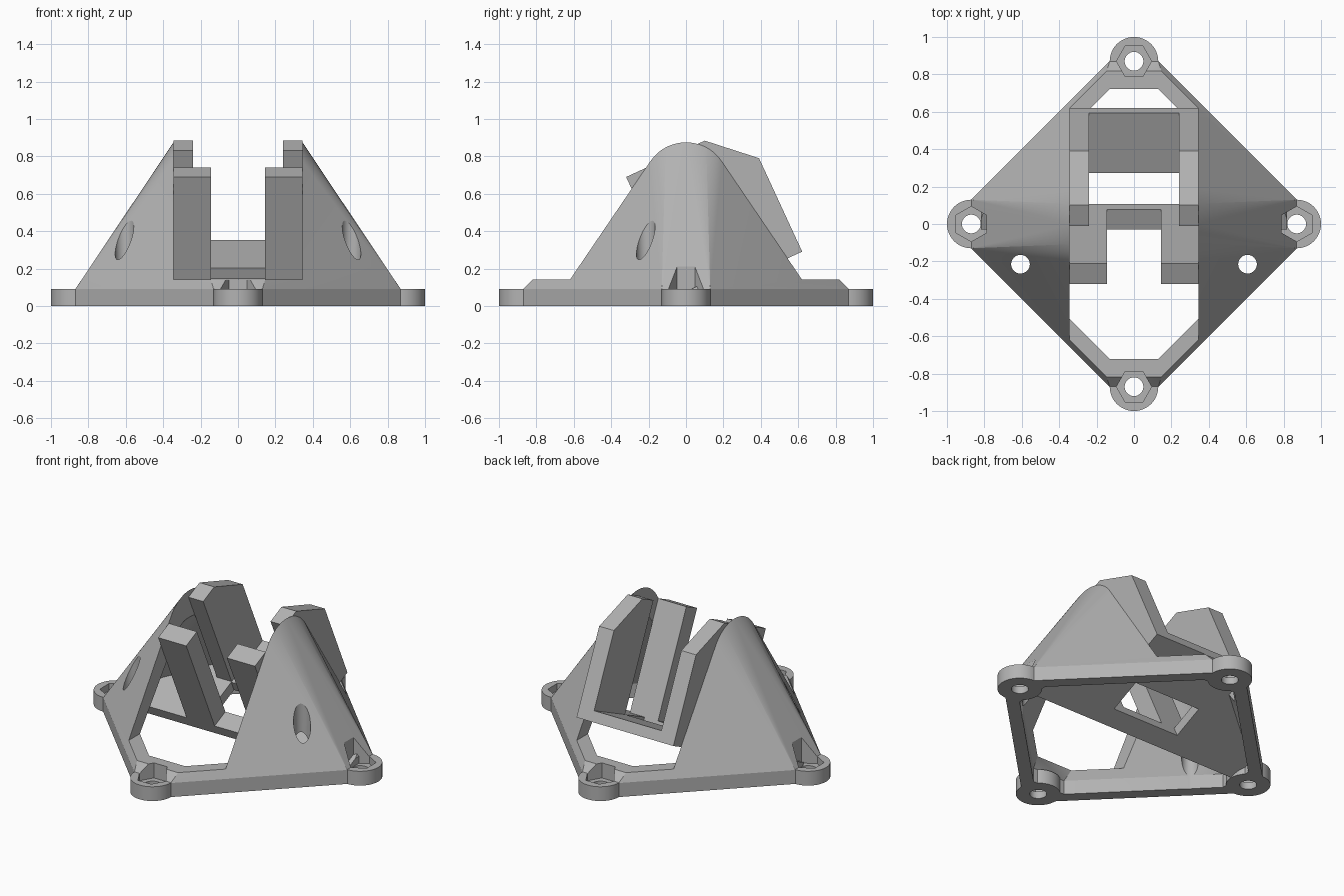
import bpy, bmesh, math
from mathutils import Matrix, Vector

if "Cube" in bpy.data.objects:
    bpy.data.objects.remove(bpy.data.objects["Cube"])

grey = bpy.data.materials.new("plain grey")
grey.use_nodes = True
GREY = (0.45, 0.45, 0.45, 1)
grey.diffuse_color = GREY
grey.node_tree.nodes["Principled BSDF"].inputs["Base Color"].default_value = GREY


def finish(name, bm):
    bmesh.ops.recalc_face_normals(bm, faces=bm.faces)
    mesh = bpy.data.meshes.new(name)
    bm.to_mesh(mesh)
    bm.free()
    mesh.materials.append(grey)
    obj = bpy.data.objects.new(name, mesh)
    bpy.context.collection.objects.link(obj)
    return obj


def hull(name, points):
    bm = bmesh.new()
    for p in points:
        bm.verts.new(p)
    out = bmesh.ops.convex_hull(bm, input=bm.verts)
    loose = {v for v in out["geom_interior"] if isinstance(v, bmesh.types.BMVert)}
    bmesh.ops.delete(bm, geom=list(loose), context="VERTS")
    bmesh.ops.dissolve_limit(bm, angle_limit=0.002, verts=bm.verts, edges=bm.edges)
    return finish(name, bm)


def box(name, x, y, z):
    return hull(name, [(a, b, c) for a in x for b in y for c in z])


def prism(name, centre, radius, z0, z1, sides, turn=0.0):
    ring = [turn + math.tau * i / sides for i in range(sides)]
    return hull(name, [(centre[0] + radius * math.cos(a), centre[1] + radius * math.sin(a), z)
                       for a in ring for z in (z0, z1)])


def combine(obj, other, mode):
    mod = obj.modifiers.new("bool", "BOOLEAN")
    mod.operation, mod.object, mod.solver = mode, other, "EXACT"
    bpy.context.view_layer.objects.active = obj
    bpy.ops.object.modifier_apply(modifier=mod.name)
    bpy.data.objects.remove(other)


# Tilted cradle frame: u runs backwards, h runs down the cradle
TILT = math.radians(24.8)
BACK = Vector((0, math.cos(TILT), math.sin(TILT)))
DOWN = Vector((0, math.sin(TILT), -math.cos(TILT)))
CORNER = Vector((0, -0.32, 0.69))
DEPTH, HEIGHT, FLOOR = 0.687, 0.757, 0.69
INNER, OUTER, NOTCH = 0.24, 0.345, 0.145


def tilted(name, x, profile):
    return hull(name, [Vector((a, 0, 0)) + CORNER + BACK * u + DOWN * h
                       for a in x for u, h in profile])


def rect(u0, u1, h0, h1):
    return [(u, h) for u in (u0, u1) for h in (h0, h1)]


def tent(name, scale, low, shoulder, disc_x, radius, centre_z):
    # clipped diamond base drawn up to a rounded ridge
    a, b = 0.87 * scale, 0.13 * scale
    base = [(sx * p, sy * q, z) for p, q in ((a, b), (b, a))
            for sx in (1, -1) for sy in (1, -1) for z in (low, shoulder)]
    ridge = [(s * disc_x, radius * math.cos(t), centre_z + radius * math.sin(t))
             for s in (1, -1) for t in [math.tau * i / 64 for i in range(64)]]
    return hull(name, base + ridge)


def cavity(name):
    return tent(name, 0.89, -0.05, 0.09, 0.275, 0.16, 0.64)


def middle(name):
    return box(name, (-OUTER, OUTER), (-2, 2), (0.142, 2))


# Hollow body with its middle removed above the low frame
body = tent("mount_body", 1, 0, 0.09, OUTER, 0.23, 0.645)
combine(body, cavity("body_cavity"), "DIFFERENCE")
combine(body, middle("middle_gap"), "DIFFERENCE")

# Corner bosses with bolt holes and hexagonal nut pockets
corners = [(0.87 * math.cos(i * math.pi / 2), 0.87 * math.sin(i * math.pi / 2), i)
           for i in range(4)]
for x, y, i in corners:
    combine(body, prism("boss", (x, y), 0.13, 0, 0.092, 48), "UNION")
for x, y, i in corners:
    turn = i * math.pi / 2 + math.pi / 6
    combine(body, prism("nut_pocket", (x, y), 0.094, 0.045, 1, 6, turn), "DIFFERENCE")
    combine(body, prism("bolt_hole", (x, y), 0.05, -1, 1, 32), "DIFFERENCE")

# Upright access holes through the front of both wings
for s in (1, -1):
    combine(body, prism("access_hole", (s * 0.607, -0.215), 0.05, -1, 1, 32), "DIFFERENCE")

# Sloping floor that closes the wings behind the cradle
web = tilted("wing_floor", (-1, 1), rect(0, 1.2, FLOOR, HEIGHT))
combine(web, tent("web_bounds", 0.94, 0, 0.09, 0.3, 0.19, 0.64), "INTERSECT")
combine(web, box("web_gap", (-OUTER, OUTER), (-2, 2), (-1, 2)), "DIFFERENCE")

# Cradle floor with its window
floor = tilted("cradle_floor", (-OUTER, OUTER), rect(0, DEPTH, FLOOR, HEIGHT))
combine(floor, tilted("floor_window", (-INNER, INNER), rect(0.12, 0.335, 0.5, 1)), "DIFFERENCE")

# Side walls and front posts
parts = [body, web, floor]
for s, side in ((1, "left"), (-1, "right")):
    parts.append(tilted(side + "_cradle_wall", (s * INNER, s * OUTER),
                        [(0.34, 0), (0.463, 0), (DEPTH, 0.207), (DEPTH, FLOOR), (0.34, FLOOR)]))
    parts.append(tilted(side + "_front_post", (s * NOTCH, s * OUTER), rect(0, 0.12, 0, FLOOR)))

# Smooth the rounded surfaces and keep the edges crisp
bpy.ops.object.select_all(action="DESELECT")
for obj in parts:
    obj.select_set(True)
bpy.context.view_layer.objects.active = body
bpy.ops.object.shade_smooth_by_angle(angle=math.radians(20))
